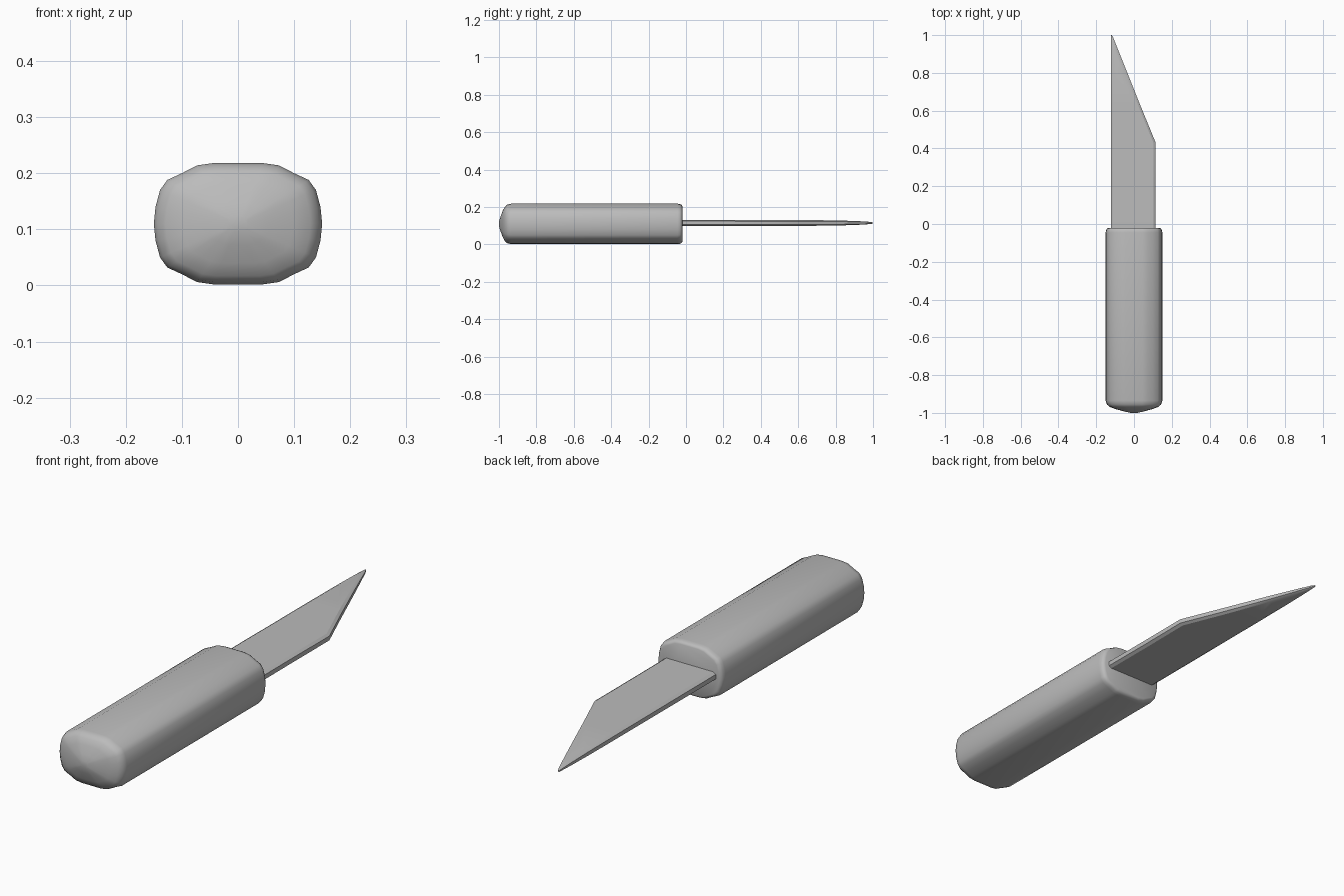
import bpy, bmesh

if "Cube" in bpy.data.objects:
    bpy.data.objects.remove(bpy.data.objects["Cube"])

ZC = 0.11  # height of the long axis

grey = bpy.data.materials.new("matte grey")
grey.diffuse_color = (0.5, 0.5, 0.5, 1)
grey.use_nodes = True
grey.node_tree.nodes["Principled BSDF"].inputs["Base Color"].default_value = grey.diffuse_color


def loft(name, rings, angle):
    """Skin a list of equal-length point rings and cap both ends."""
    bm = bmesh.new()
    rows = [[bm.verts.new(p) for p in ring] for ring in rings]
    n = len(rows[0])
    for a, b in zip(rows, rows[1:]):
        for i in range(n):
            j = (i + 1) % n
            bm.faces.new((a[i], a[j], b[j], b[i]))
    bm.faces.new(rows[0])
    bm.faces.new(rows[-1])
    bmesh.ops.recalc_face_normals(bm, faces=bm.faces)
    mesh = bpy.data.meshes.new(name)
    bm.to_mesh(mesh)
    bm.free()
    mesh.materials.append(grey)
    obj = bpy.data.objects.new(name, mesh)
    bpy.context.collection.objects.link(obj)
    bpy.ops.object.select_all(action='DESELECT')
    obj.select_set(True)
    bpy.context.view_layer.objects.active = obj
    bpy.ops.object.shade_smooth_by_angle(angle=angle)
    return obj


# Handle: rounded, chamfered section mirrored from one quarter
quarter = [(0.15, 0.0), (0.147, 0.03), (0.139, 0.06), (0.126, 0.078),
           (0.10, 0.09), (0.073, 0.104), (0.045, 0.108)]
half = quarter + [(-x, z) for x, z in reversed(quarter)]
section = half + [(x, -z) for x, z in reversed(half[1:-1])]

# (y, scale) from the domed butt to the softened blade end
stations = [(-1.0, 0.12), (-0.992, 0.35), (-0.98, 0.65), (-0.968, 0.86),
            (-0.955, 0.96), (-0.935, 1.0), (-0.045, 1.0), (-0.032, 0.985),
            (-0.024, 0.95), (-0.02, 0.89)]
loft("handle", [[(x * s, y, ZC + z * s) for x, z in section]
                for y, s in stations], 0.7)


# Blade: thin plate with softened edges and an angled point
def blade_ring(y, right, t):
    left = -0.122
    b = min(0.012, (right - left) * 0.3)
    e = t * 0.55
    pts = [(left, -e), (left + b, -t), (right - b, -t), (right, -e),
           (right, e), (right - b, t), (left + b, t), (left, e)]
    return [(x, y, 0.115 + z) for x, z in pts]


loft("blade", [blade_ring(*r) for r in (
    (-0.08, 0.115, 0.017), (0.2, 0.114, 0.017), (0.43, 0.115, 0.016),
    (0.62, 0.037, 0.0155), (0.8, -0.035, 0.014), (0.92, -0.083, 0.01),
    (0.985, -0.109, 0.006), (1.0, -0.117, 0.003))], 0.5)
